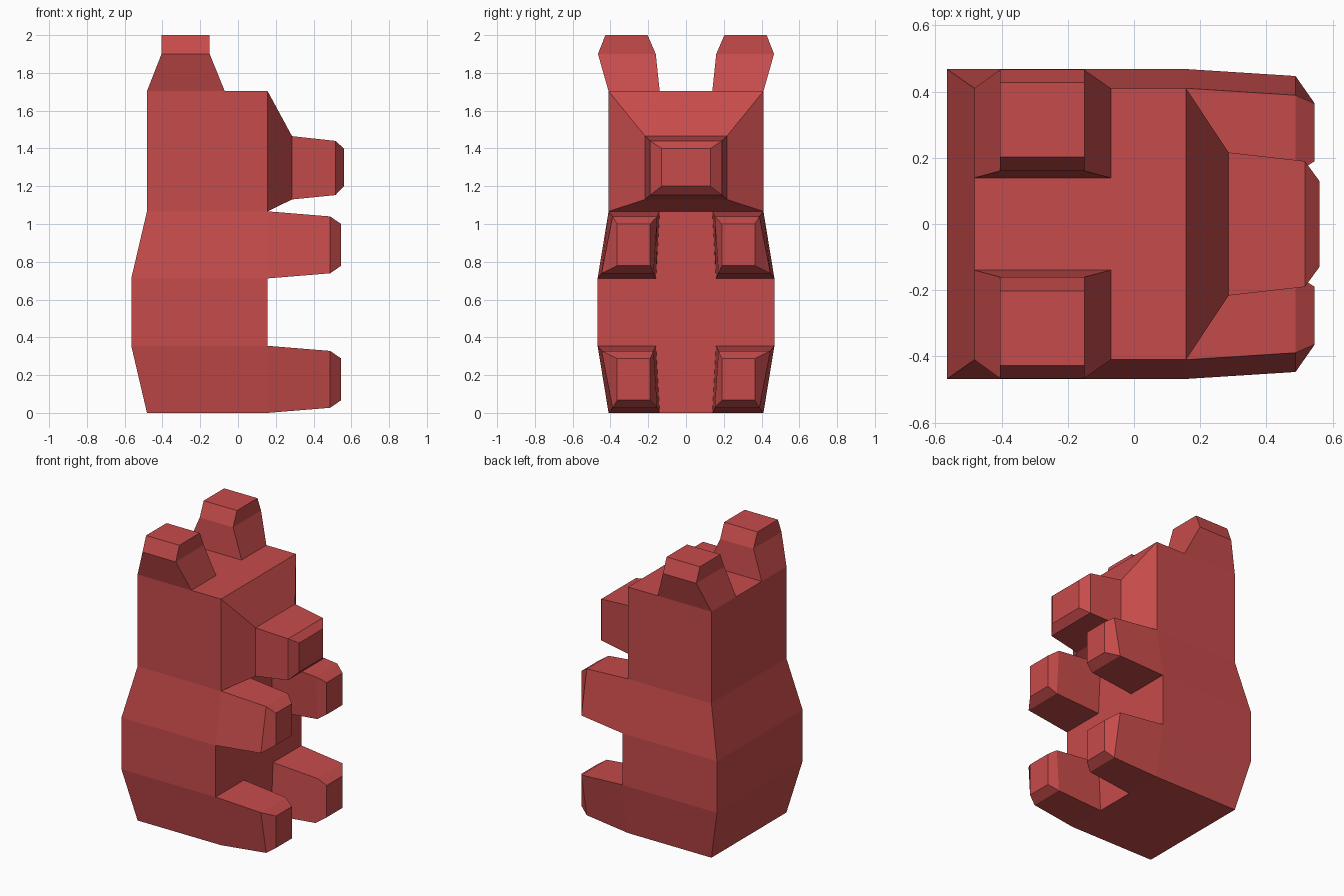
import bpy, bmesh

if "Cube" in bpy.data.objects:
    bpy.data.objects.remove(bpy.data.objects["Cube"])

red = bpy.data.materials.new("red")
red.diffuse_color = (0.57, 0.07, 0.07, 1)
red.use_nodes = True
red.node_tree.nodes["Principled BSDF"].inputs["Base Color"].default_value = red.diffuse_color


def make(name, quads):
    """Weld a list of quads into one flat-shaded object."""
    bm = bmesh.new()
    for q in quads:
        bm.faces.new([bm.verts.new(p) for p in q])
    bmesh.ops.remove_doubles(bm, verts=bm.verts, dist=0.0005)
    bmesh.ops.recalc_face_normals(bm, faces=bm.faces)
    me = bpy.data.meshes.new(name)
    bm.to_mesh(me)
    bm.free()
    me.materials.append(red)
    ob = bpy.data.objects.new(name, me)
    bpy.context.collection.objects.link(ob)


def loft(rings):
    """Skin four-cornered rings, open at the base and capped at the tip."""
    quads = [rings[-1]]
    for a, b in zip(rings, rings[1:]):
        for i in range(4):
            j = (i + 1) % 4
            quads.append([a[i], a[j], b[j], b[i]])
    return quads


FRONT, INNER, EAR_X = 0.157, 0.34, -0.07   # INNER: limb inner edge / half width
# body levels: height, back x, half width
levels = [(0, -0.482, 0.41), (0.355, -0.565, 0.468), (0.712, -0.565, 0.468),
          (1.067, -0.482, 0.41), (1.703, -0.482, 0.41)]

# body shell, left open where limbs, muzzle and ears join
quads = []
for k, ((z0, b0, w0), (z1, b1, w1)) in enumerate(zip(levels, levels[1:])):
    quads.append([(b0, -w0, z0), (b0, w0, z0), (b1, w1, z1), (b1, -w1, z1)])
    for s in (-1, 1):
        quads.append([(b0, s * w0, z0), (FRONT, s * w0, z0),
                      (FRONT, s * w1, z1), (b1, s * w1, z1)])
    strips = {0: [(-INNER, INNER)], 2: [(-INNER, INNER)], 3: [],
              1: [(-1, -INNER), (-INNER, INNER), (INNER, 1)]}[k]
    for l, r in strips:
        quads.append([(FRONT, l * w0, z0), (FRONT, r * w0, z0),
                      (FRONT, r * w1, z1), (FRONT, l * w1, z1)])


def flat(x0, x1, w, z):
    return [(x0, -w, z), (x1, -w, z), (x1, w, z), (x0, w, z)]


z, back, w = levels[-1]
quads += [flat(-0.482, FRONT, 0.41, 0), flat(EAR_X, FRONT, w, z),
          flat(back, EAR_X, w * INNER, z)]
make("body", quads)


# muzzle: x, half width, bottom, top
def muzzle_ring(x, w, z0, z1):
    return [(x, -w, z0), (x, w, z0), (x, w, z1), (x, -w, z1)]


make("muzzle", loft([muzzle_ring(*r) for r in (
    (FRONT, 0.41, 1.067, 1.703), (0.286, 0.216, 1.13, 1.465),
    (0.516, 0.19, 1.153, 1.44), (0.56, 0.13, 1.20, 1.40))]))

# arms and legs: extruded from the sloped body bands
for name, lo, hi in (("leg", 0, 1), ("arm", 2, 3)):
    (z0, _, w0), (z1, _, w1) = levels[lo], levels[hi]

    def limb_ring(x, inset, pinch, s):
        return [(x, s * (w0 - pinch), z0 + inset),
                (x, s * (w0 * INNER + pinch * 0.6), z0 + inset),
                (x, s * (w1 * INNER + pinch * 0.6), z1 - inset),
                (x, s * (w1 - pinch), z1 - inset)]

    for side, s in (("right", -1), ("left", 1)):
        tip = [(0.546, s * y, zz) for y, zz in
               ((0.364, z0 + 0.067), (0.19, z0 + 0.067),
                (0.19, z1 - 0.067), (0.364, z1 - 0.067))]
        make(f"{side}_{name}", loft([limb_ring(FRONT, 0, 0, s),
                                     limb_ring(0.488, 0.027, 0.021, s), tip]))


# ears: back x, front x, inner y, outer y, height
def ear_ring(x0, x1, y0, y1, z, s):
    return [(x0, s * y0, z), (x1, s * y0, z), (x1, s * y1, z), (x0, s * y1, z)]


for side, s in (("right", -1), ("left", 1)):
    make(f"{side}_ear", loft([ear_ring(*r, s) for r in (
        (back, EAR_X, w * INNER, w, z),
        (-0.405, -0.15, 0.16, 0.466, 1.90),
        (-0.405, -0.15, 0.203, 0.427, 2.0))]))
